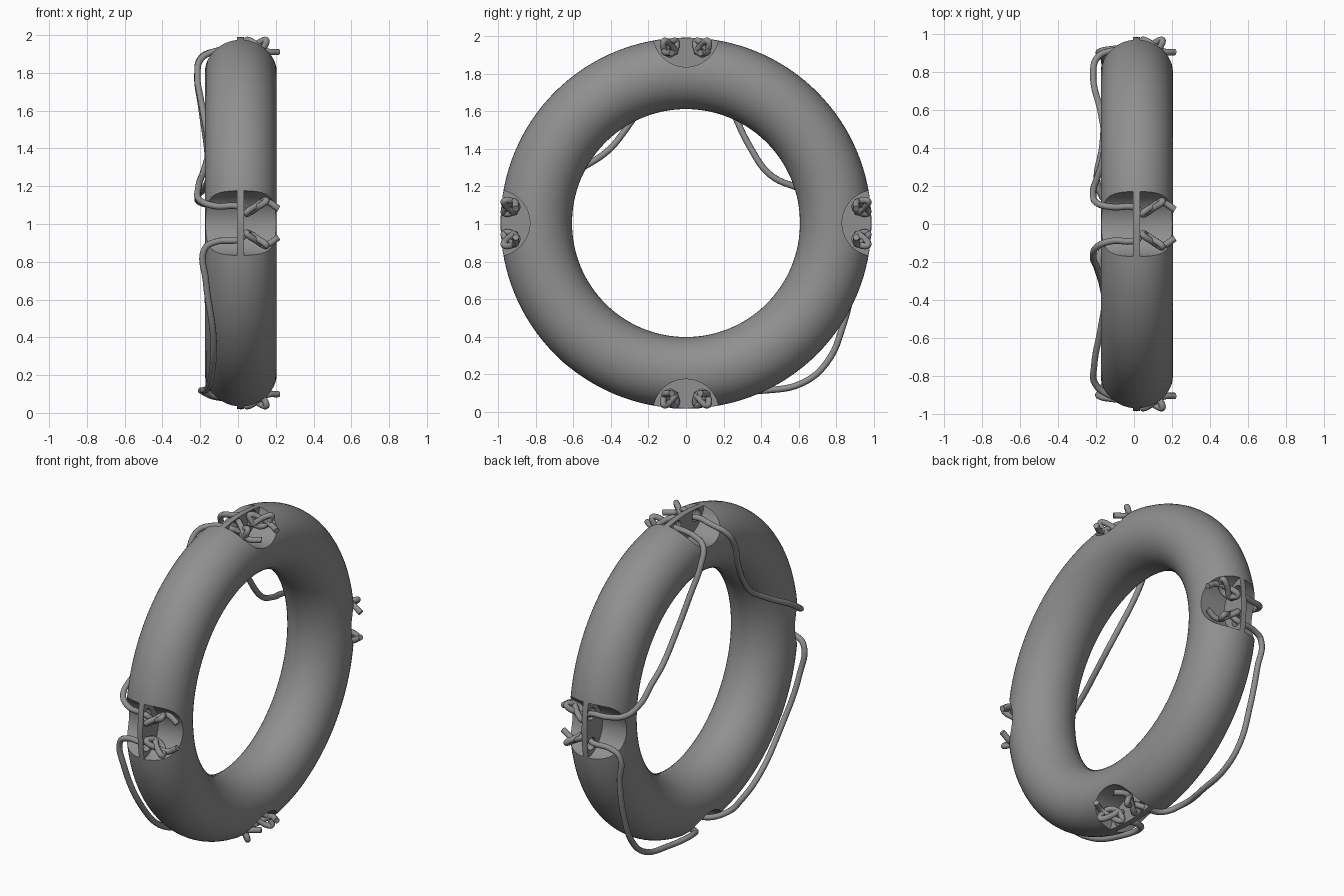
import bpy, bmesh, math
from mathutils import Vector, Matrix

if "Cube" in bpy.data.objects:
    bpy.data.objects.remove(bpy.data.objects["Cube"])

CX, CZ = 0.015, 1.005      # ring centre
MAJOR, MINOR = 0.796, 0.19
KNOT_R, KNOT_T = 0.937, 0.086

# Dark grey shared by ring and ropes
grey = bpy.data.materials.new("dark_grey")
grey.diffuse_color = (0.28, 0.28, 0.28, 1)
grey.use_nodes = True
grey.node_tree.nodes["Principled BSDF"].inputs["Base Color"].default_value = grey.diffuse_color


def frame(k):
    """Radial and tangential directions of notch k (0 top, 1 +y, 2 bottom, 3 -y)."""
    a = k * math.pi / 2
    return (Vector((0, math.sin(a), math.cos(a))),
            Vector((0, math.cos(a), -math.sin(a))))


def spot(k, r, t):
    rad, tan = frame(k)
    return Vector((0, 0, CZ)) + rad * r + tan * t


def cutter(name, cyls):
    """One mesh of x-aligned cylinders (centre, radius, x0, x1)."""
    bm = bmesh.new()
    for c, r, x0, x1 in cyls:
        m = Matrix.Translation(((x0 + x1) / 2, c.y, c.z)) @ Matrix.Rotation(math.pi / 2, 4, 'Y')
        bmesh.ops.create_cone(bm, cap_ends=True, segments=64 if r > 0.1 else 24,
                              radius1=r, radius2=r, depth=x1 - x0, matrix=m)
    me = bpy.data.meshes.new(name)
    bm.to_mesh(me)
    bm.free()
    me.materials.append(grey)
    ob = bpy.data.objects.new(name, me)
    bpy.context.collection.objects.link(ob)
    ob.hide_render = True
    return ob


# Ring body
bpy.ops.mesh.primitive_torus_add(major_radius=MAJOR, minor_radius=MINOR,
                                 major_segments=128, minor_segments=48,
                                 location=(CX, 0, CZ), rotation=(0, math.pi / 2, 0))
ring = bpy.context.object
ring.name = "float_ring"
ring.data.materials.append(grey)

# Notches on both sides leave a thin web, which is pierced by rope holes
notches, holes = [], []
for k in range(4):
    c = spot(k, 1.005, 0)
    notches += [(c, 0.175, -0.3, -0.004), (c, 0.175, 0.031, 0.3)]
    for s in (-1, 1):
        holes.append((spot(k, 0.939, s * 0.094), 0.038, -0.04, 0.07))
for name, cyls in (("notch_cutter", notches), ("hole_cutter", holes)):
    cut = cutter(name, cyls)
    mod = ring.modifiers.new(name, 'BOOLEAN')
    mod.operation, mod.solver, mod.object = 'DIFFERENCE', 'EXACT', cut
    bpy.context.view_layer.objects.active = ring
    bpy.ops.object.modifier_apply(modifier=mod.name)
    bpy.data.objects.remove(cut)
ring.select_set(True)
bpy.ops.object.shade_smooth_by_angle(angle=math.radians(35))


def knot(k, side):
    """Overhand knot from the loose tail back to the web hole."""
    rad, tan = frame(k)
    tan = tan * side
    c = spot(k, KNOT_R, 0) + tan * KNOT_T
    pts = [c + Vector((0.215, 0, 0)) - rad * 0.032 - tan * 0.01]
    n = 18
    for i in range(n + 1):
        t = 1.95 - 3.9 * i / n
        pts.append(c + Vector((0.097 + 0.0056 * (t**5 - 10 * t), 0, 0))
                   + tan * 0.018 * (t**3 - 3 * t) - rad * 0.018 * (t**4 - 4 * t * t + 2.2))
    pts.append(c + Vector((0.01, 0, 0)) - rad * 0.01)
    return pts


def rope(name, start, end, middle):
    """Rope knotted at two notches and draped through the middle points."""
    pts = knot(*start) + [Vector(p) for p in middle] + knot(*end)[::-1]
    cu = bpy.data.curves.new(name, 'CURVE')
    cu.dimensions = '3D'
    cu.bevel_depth, cu.bevel_resolution = 0.0172, 3
    cu.resolution_u, cu.use_fill_caps = 6, True
    cu.materials.append(grey)
    sp = cu.splines.new('BEZIER')
    sp.bezier_points.add(len(pts) - 1)
    for b, p in zip(sp.bezier_points, pts):
        b.co = p
        b.handle_left_type = b.handle_right_type = 'AUTO'
    bpy.context.collection.objects.link(bpy.data.objects.new(name, cu))


# Four grab ropes hanging on the back of the ring
rope("rope_upper_rear", (0, 1), (1, -1), [
    (-0.12, 0.09, 1.915), (-0.195, 0.11, 1.88), (-0.215, 0.16, 1.79), (-0.195, 0.24, 1.62),
    (-0.165, 0.34, 1.41), (-0.155, 0.45, 1.26), (-0.175, 0.59, 1.195), (-0.215, 0.78, 1.14),
    (-0.19, 0.88, 1.11), (-0.1, 0.915, 1.095)])
rope("rope_upper_front", (0, -1), (3, 1), [
    (-0.12, -0.09, 1.915), (-0.195, -0.12, 1.875), (-0.215, -0.17, 1.79), (-0.195, -0.23, 1.65),
    (-0.165, -0.33, 1.49), (-0.155, -0.415, 1.39), (-0.175, -0.55, 1.3), (-0.21, -0.75, 1.19),
    (-0.205, -0.84, 1.13), (-0.12, -0.905, 1.095)])
rope("rope_lower_rear", (1, 1), (2, -1), [
    (-0.12, 0.92, 0.905), (-0.175, 0.91, 0.87), (-0.165, 0.89, 0.7), (-0.155, 0.835, 0.46),
    (-0.155, 0.75, 0.265), (-0.155, 0.62, 0.155), (-0.165, 0.42, 0.115), (-0.19, 0.2, 0.115),
    (-0.12, 0.1, 0.085)])
rope("rope_lower_front", (3, -1), (2, 1), [
    (-0.12, -0.92, 0.905), (-0.175, -0.91, 0.87), (-0.17, -0.88, 0.7), (-0.13, -0.75, 0.4),
    (-0.14, -0.53, 0.2), (-0.165, -0.3, 0.125), (-0.18, -0.16, 0.115), (-0.1, -0.09, 0.085)])
